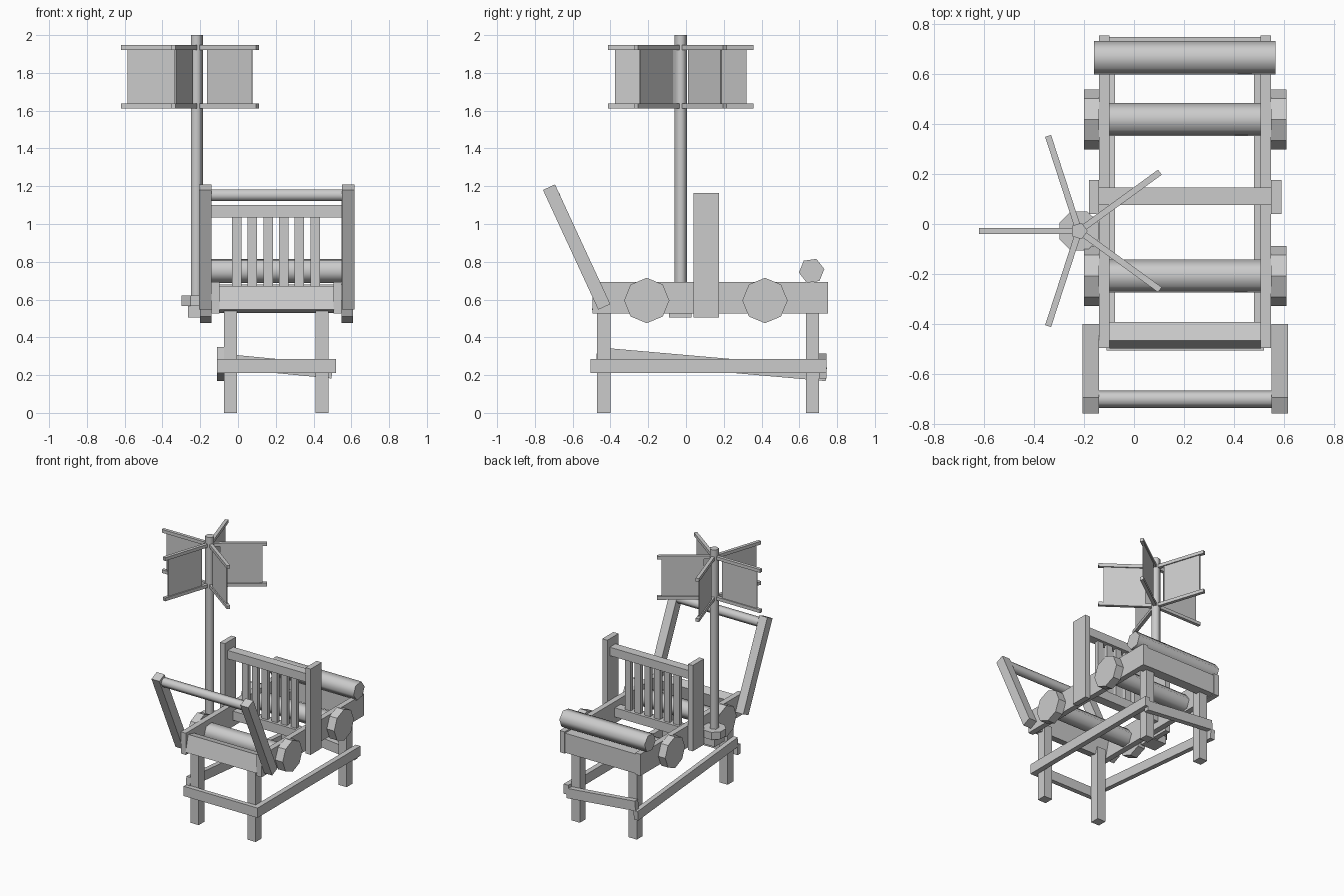
import bpy, bmesh
from math import radians, cos, sin, pi
from mathutils import Matrix, Vector

cube = bpy.data.objects.get("Cube")
if cube:
    bpy.data.objects.remove(cube, do_unlink=True)

grey = bpy.data.materials.new("plain_grey")
grey.use_nodes = True
grey.diffuse_color = (0.6, 0.6, 0.6, 1)
grey.node_tree.nodes["Principled BSDF"].inputs["Base Color"].default_value = (0.6, 0.6, 0.6, 1)


def finish(name, bm):
    mesh = bpy.data.meshes.new(name)
    bmesh.ops.recalc_face_normals(bm, faces=bm.faces)
    bm.to_mesh(mesh)
    bm.free()
    mesh.materials.append(grey)
    ob = bpy.data.objects.new(name, mesh)
    bpy.context.collection.objects.link(ob)
    return ob


def beam(name, center, size, axis="X", angle=0):
    """Box of a given size, turned about one axis."""
    bm = bmesh.new()
    bmesh.ops.create_cube(bm, size=1)
    turn = Matrix.Rotation(radians(angle), 4, axis)
    bm.transform(Matrix.Translation(center) @ turn @ Matrix.Diagonal((*size, 1)))
    return finish(name, bm)


def box(name, x, y, z):
    """Upright box between limits on each axis."""
    lo, hi = Vector((x[0], y[0], z[0])), Vector((x[1], y[1], z[1]))
    return beam(name, (lo + hi) / 2, hi - lo)


def prism(name, axis, a, b, centre, radius, sides, spin=0, smooth=True):
    """Many-sided bar from a to b along the X or Z axis."""
    bm = bmesh.new()
    rings = []
    for t in (a, b):
        ring = []
        for i in range(sides):
            ang = 2 * pi * i / sides + radians(spin)
            u, v = centre[0] + radius * cos(ang), centre[1] + radius * sin(ang)
            ring.append(bm.verts.new((t, u, v) if axis == "X" else (u, v, t)))
        rings.append(ring)
        bm.faces.new(ring)
    for i in range(sides):
        j = (i + 1) % sides
        f = bm.faces.new((rings[0][i], rings[0][j], rings[1][j], rings[1][i]))
    ob = finish(name, bm)
    if smooth:
        bpy.ops.object.select_all(action="DESELECT")
        ob.select_set(True)
        bpy.context.view_layer.objects.active = ob
        bpy.ops.object.shade_smooth_by_angle(angle=radians(76))
    return ob


# Legs
for side, x in (("right", (-0.075, -0.005)), ("left", (0.41, 0.48))):
    box(f"front_leg_{side}", x, (-0.47, -0.40), (0, 0.58))
    box(f"rear_leg_{side}", x, (0.635, 0.705), (0, 0.60))

# Lower stretchers, two of them nailed on crooked
box("front_stretcher", (-0.11, 0.52), (-0.505, -0.47), (0.21, 0.285))
box("left_stretcher", (0.48, 0.52), (-0.47, 0.745), (0.21, 0.285))
beam("right_stretcher", (-0.093, 0.135, 0.258), (0.036, 1.22, 0.073), "X", -5)
beam("rear_stretcher", (0.205, 0.725, 0.248), (0.59, 0.04, 0.075), "Y", 5.5)

# Upper frame
for side, x in (("right", (-0.14, -0.097)), ("left", (0.505, 0.547))):
    box(f"side_rail_{side}", x, (-0.495, 0.753), (0.525, 0.692))
beam("front_board", (0.205, -0.445, 0.6), (0.605, 0.077, 0.13), "X", -14)
box("rear_board", (-0.097, 0.505), (0.67, 0.748), (0.53, 0.68))

# Fence across the middle
for side, x in (("right", (-0.18, -0.14)), ("left", (0.547, 0.59))):
    box(f"fence_post_{side}", x, (0.04, 0.175), (0.505, 1.165))
box("fence_top_rail", (-0.14, 0.547), (0.075, 0.145), (1.035, 1.10))
box("fence_bottom_rail", (-0.097, 0.505), (0.075, 0.145), (0.575, 0.645))
for i in range(6):
    x = -0.007 + i * 0.083
    box(f"fence_slat_{i + 1}", (x - 0.025, x + 0.025), (0.095, 0.125), (0.64, 1.04))

# Rollers with octagonal end wheels
for place, y in (("front", -0.208), ("rear", 0.418)):
    prism(f"{place}_roller", "X", -0.14, 0.547, (y, 0.595), 0.067, 6, 8)
    prism(f"{place}_wheel_right", "X", -0.20, -0.14, (y, 0.595), 0.12, 8, smooth=False)
    prism(f"{place}_wheel_left", "X", 0.547, 0.61, (y, 0.595), 0.12, 8, smooth=False)
prism("loose_rear_roller", "X", -0.16, 0.565, (0.665, 0.752), 0.068, 6, 8)

# Leaning front handle
for side, x in (("right", -0.173), ("left", 0.583)):
    beam(f"handle_arm_{side}", (x, -0.579, 0.878), (0.067, 0.07, 0.698), "X", 24.8)
prism("handle_bar", "X", -0.14, 0.55, (-0.70, 1.153), 0.035, 6)

# Mast on its bracket
mx, my = -0.22, -0.028
box("mast_bracket", (-0.265, -0.14), (-0.09, 0.03), (0.505, 0.565))
prism("mast_collar", "Z", 0.565, 0.622, (mx, my), 0.085, 8, 22.5, smooth=False)
prism("mast", "Z", 0.58, 2.0, (mx, my), 0.0345, 5)

# Five wind vanes, each a panel between two spokes
for i in range(5):
    ang = 36 + 72 * i
    d = Vector((cos(radians(ang)), sin(radians(ang)), 0))
    base = Vector((mx, my, 0))
    for level, z in (("lower", 1.625), ("upper", 1.935)):
        beam(f"{level}_spoke_{i + 1}", base + d * 0.2 + Vector((0, 0, z)),
             (0.4, 0.025, 0.025), "Z", ang)
    beam(f"vane_panel_{i + 1}", base + d * 0.218 + Vector((0, 0, 1.78)),
         (0.295, 0.008, 0.3), "Z", ang)
